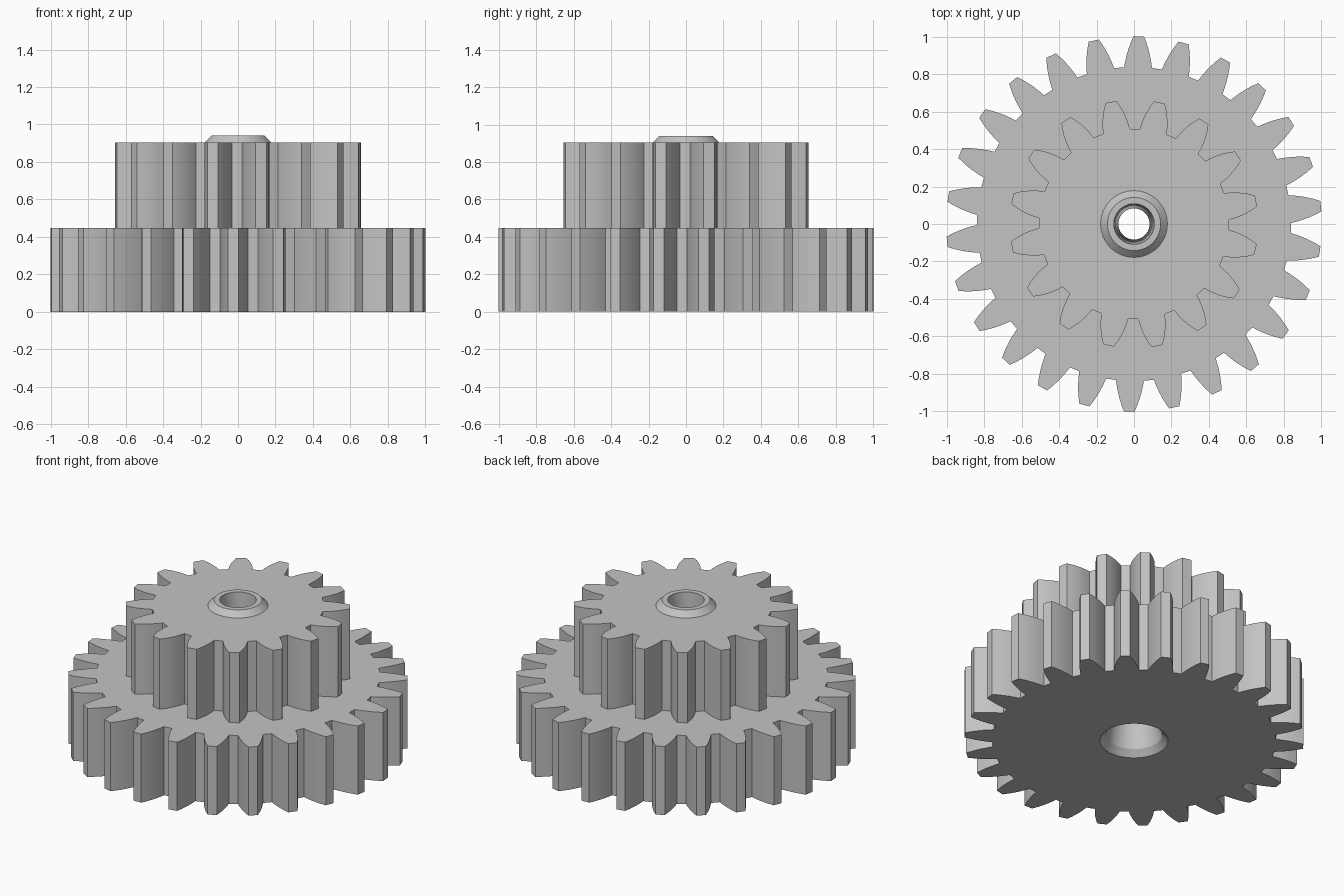
import bpy
import bmesh
from math import sin, cos, pi, radians
from mathutils import Vector

if "Cube" in bpy.data.objects:
    bpy.data.objects.remove(bpy.data.objects["Cube"], do_unlink=True)

grey = bpy.data.materials.new("plain grey")
grey.use_nodes = True
grey.diffuse_color = (0.55, 0.55, 0.55, 1)
grey.node_tree.nodes["Principled BSDF"].inputs["Base Color"].default_value = (0.55, 0.55, 0.55, 1)

SEGMENTS = 64
FLANK_STEPS = 5


def finish(name, bm):
    mesh = bpy.data.meshes.new(name)
    bm.to_mesh(mesh)
    bm.free()
    mesh.materials.append(grey)
    obj = bpy.data.objects.new(name, mesh)
    bpy.context.collection.objects.link(obj)
    bpy.ops.object.select_all(action='DESELECT')
    obj.select_set(True)
    bpy.context.view_layer.objects.active = obj
    bpy.ops.object.shade_smooth_by_angle(angle=radians(25))
    return obj


def ring(bm, points, z):
    return [bm.verts.new((r * cos(a), r * sin(a), z)) for r, a in points]


def bridge(bm, lower, upper):
    n = len(lower)
    for i in range(n):
        j = (i + 1) % n
        bm.faces.new((lower[i], lower[j], upper[j], upper[i]))


def circle(radius):
    return [(radius, 2 * pi * i / SEGMENTS) for i in range(SEGMENTS)]


def gear_outline(teeth, phase, root, tip, half_angles):
    """Polar outline; half_angles are the tooth half widths at root, middle and tip."""
    wide, middle, narrow = half_angles
    flank = []
    for i in range(FLANK_STEPS + 1):
        t = i / FLANK_STEPS
        # quadratic through the three half widths gives the convex flank
        half = (wide * (1 - t) * (1 - 2 * t) + middle * 4 * t * (1 - t)
                + narrow * t * (2 * t - 1))
        flank.append((root + (tip - root) * t, radians(half)))
    points = []
    for k in range(teeth):
        centre = radians(phase) + 2 * pi * k / teeth
        points += [(r, centre - h) for r, h in flank]
        points += [(r, centre + h) for r, h in reversed(flank)]
    return points


def cap(bm, outer, hole_radius, z, direction):
    """Flat toothed face with a round hole."""
    hole = ring(bm, circle(hole_radius), z)
    edges = []
    for loop in (outer, hole):
        for a, b in zip(loop, loop[1:] + loop[:1]):
            edges.append(bm.edges.get((a, b)) or bm.edges.new((a, b)))
    result = bmesh.ops.triangle_fill(bm, edges=edges, use_beauty=True,
                                     normal=Vector((0, 0, direction)))
    for f in result["geom"]:
        if isinstance(f, bmesh.types.BMFace):
            f.normal_update()
            if f.normal.z * direction < 0:
                f.normal_flip()


def gear(name, outline, z0, z1, top_hole, bottom_hole=None):
    bm = bmesh.new()
    lower, upper = ring(bm, outline, z0), ring(bm, outline, z1)
    bridge(bm, lower, upper)
    cap(bm, upper, top_hole, z1, 1)
    if bottom_hole:
        cap(bm, lower, bottom_hole, z0, -1)
    return finish(name, bm)


# Wide lower gear; its top hole lies under the upper gear
gear("lower_gear", gear_outline(26, 5.45, 0.838, 1.002, (5.1, 3.6, 1.6)),
     0, 0.447, top_hole=0.45, bottom_hole=0.202)

# Narrow upper gear standing on the lower one
gear("upper_gear", gear_outline(16, 10.7, 0.508, 0.663, (8.2, 5.9, 2.5)),
     0.447, 0.904, top_hole=0.178)

# Chamfered collar and the through bore, turned from one profile
profile = [(0.178, 0.904), (0.142, 0.94), (0.108, 0.94),
           (0.083, 0.45), (0.167, 0.04), (0.202, 0)]
bm = bmesh.new()
rings = [ring(bm, circle(r), z) for r, z in profile]
for lower, upper in zip(rings, rings[1:]):
    bridge(bm, lower, upper)
finish("collar_and_bore", bm)
